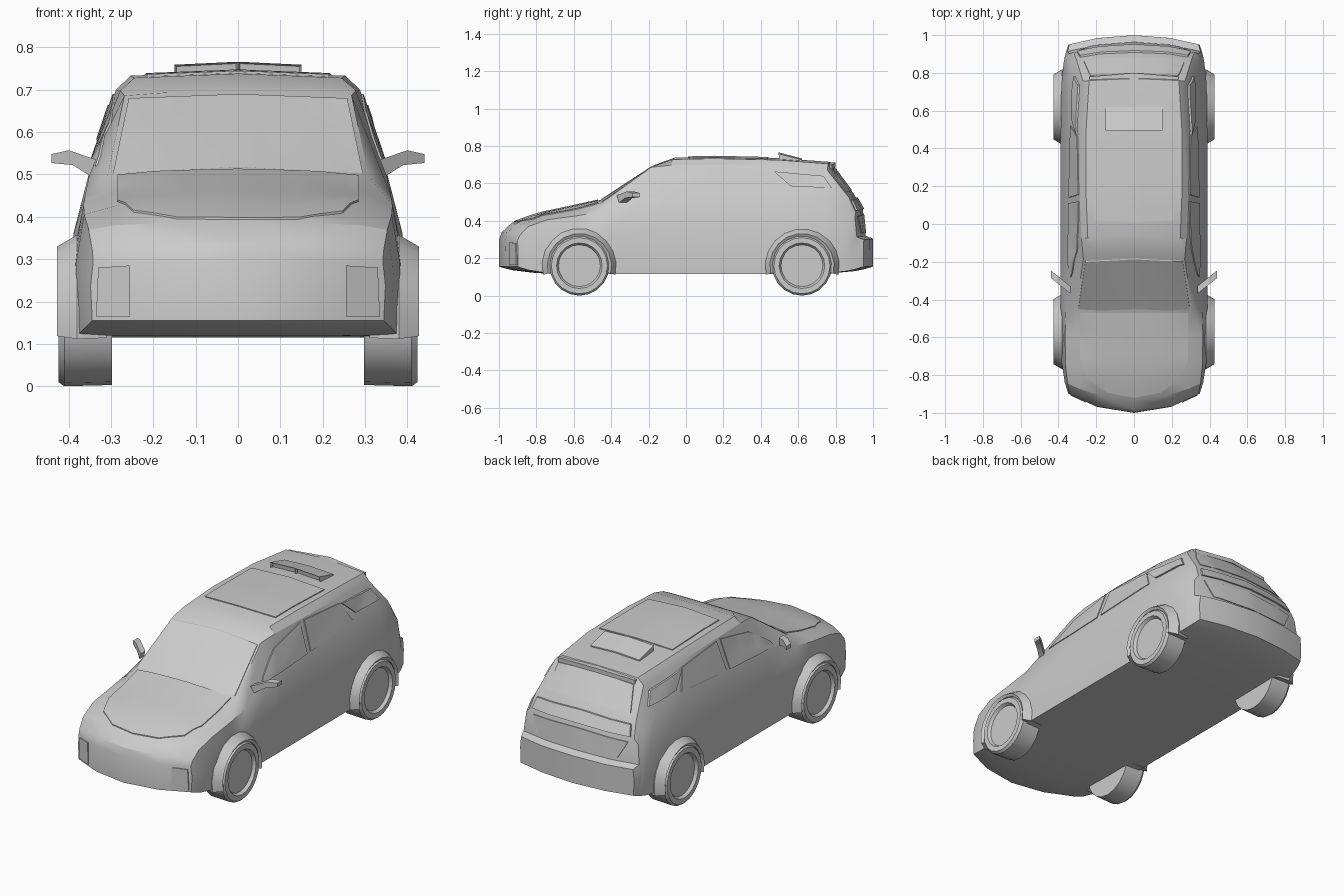
import bpy, bmesh, math
from mathutils import Vector
from mathutils.bvhtree import BVHTree

if "Cube" in bpy.data.objects:
    bpy.data.objects.remove(bpy.data.objects["Cube"])


def finish(name, bm, angle=30):
    bmesh.ops.recalc_face_normals(bm, faces=bm.faces)
    me = bpy.data.meshes.new(name)
    bm.to_mesh(me)
    bm.free()
    ob = bpy.data.objects.new(name, me)
    bpy.context.collection.objects.link(ob)
    bpy.context.view_layer.objects.active = ob
    ob.select_set(True)
    bpy.ops.object.shade_smooth_by_angle(angle=math.radians(angle))
    ob.select_set(False)
    return ob


def prism(bm, near, far):
    """Add a solid between two matching 3D outlines; return the side faces."""
    a = [bm.verts.new(p) for p in near]
    b = [bm.verts.new(p) for p in far]
    n = len(a)
    bm.faces.new(a)
    bm.faces.new(b)
    return [bm.faces.new((a[i], a[(i + 1) % n], b[(i + 1) % n], b[i])) for i in range(n)]


def section(y, xd, zd, ze):
    """Body cross-section from its top edge (xd, zd) and centre height ze."""
    t = max(0, (abs(y) - .3) / .7)
    sweep = (.11 if y < 0 else -.055) * t * t - (.03 if -.3 < y < 0 else 0)
    w = .388 - .04 * t ** 6
    za = .115 + .04 * t ** 6
    zc = zd - .9 * (zd - .27) ** 2
    xc = w - .3 * (zc - .15) ** 2
    roof = ze > .71
    xf = xd * (.88 if roof else .6)
    half = [(0, za), (w * .55, za), (w - .004, za), (w, za + .59 * (zc - za)), (xc, zc),
            (xd, zd), (xf, ze - (.01 if roof else .004)), (0, ze)]
    loop = half + [(-x, z) for x, z in half[-2:0:-1]]
    return [(x, y + sweep * (x / .36) ** 2, z) for x, z in loop]


# Body shell: y, top edge x, top edge z, centre z
stations = [(-1, .335, .295, .3), (-.985, .32, .325, .34), (-.93, .29, .38, .39),
            (-.8, .28, .428, .438), (-.6, .29, .46, .48), (-.455, .308, .497, .512),
            (-.17, .268, .686, .698), (-.06, .278, .698, .738), (.15, .288, .7, .743),
            (.5, .288, .69, .735), (.77, .27, .67, .715), (.9, .305, .525, .54),
            (.945, .32, .445, .46), (.96, .33, .315, .32), (1, .325, .3, .305)]
bm = bmesh.new()
rings = [[bm.verts.new(p) for p in section(*s)] for s in stations]
for r, s in zip(rings, rings[1:]):
    for i in range(14):
        j = (i + 1) % 14
        bm.faces.new((r[i], r[j], s[j], s[i]))
for r in (rings[0], rings[-1]):
    for sign in (1, -1):
        bm.faces.new([r[i * sign] for i in (0, 1, 6, 7)])
        bm.faces.new([r[i * sign] for i in range(1, 7)])
bmesh.ops.recalc_face_normals(bm, faces=bm.faces)
tree = BVHTree.FromBMesh(bm)
finish("body_shell", bm, 25)


def panel(name, low, high, axis, side, lift=.005, div=5, rows=6):
    """Thin panel draped on the body; low/high are matching 2D polylines seen along the axis."""
    def dense(line):
        out = []
        for p, q in zip(line, line[1:]):
            out += [Vector(p).lerp(Vector(q), t / div) for t in range(div)]
        return out + [Vector(line[-1])]
    d = Vector((0, 0, 0))
    d[axis] = -side
    bm = bmesh.new()
    grid = []
    for r in range(rows + 1):
        row = []
        for a, b in zip(dense(low), dense(high)):
            p = list(a.lerp(b, r / rows))
            p.insert(axis, side * 2)
            row.append(bm.verts.new(tree.ray_cast(Vector(p), d)[0] - d * lift))
        grid.append(row)
    for r, s in zip(grid, grid[1:]):
        for i in range(len(r) - 1):
            bm.faces.new((r[i], r[i + 1], s[i + 1], s[i]))
    border = [e for e in bm.edges if e.is_boundary]
    for v in bmesh.ops.extrude_edge_only(bm, edges=border)["geom"]:
        if isinstance(v, bmesh.types.BMVert):
            v.co += d * lift * 1.6
    finish(name, bm)


def band(name, low, high, axis, side, lift=.005):
    """Symmetrical panel; low/high hold centre height, edge x, edge height."""
    def line(c, x, e):
        return [(-x, e), (0, c), (x, e)]
    panel(name, line(*low), line(*high), axis, side, lift)


# Glass and panels on the centre line
band("windscreen", (.518, .295, .502), (.69, .258, .68), 1, -1)
band("sunroof", (.01, .215, .02), (.44, .222, .435), 2, 1)
band("rear_window", (.565, .265, .555), (.692, .23, .675), 1, 1)
band("tailgate_trim", (.465, .3, .455), (.525, .285, .51), 1, 1, .01)
band("tailgate_lower", (.335, .24, .335), (.44, .29, .425), 1, 1)
arc = [math.radians(a) for a in range(0, 181, 30)]
panel("bonnet_panel", [(-.285 * math.cos(a), -.72 - .2 * math.sin(a)) for a in arc],
      [(-.285 * math.cos(a), -.47) for a in arc], 2, 1, .005, 2)

# Roof spoiler lip and the two halves of the roof scoop
lip = [(.7, .7), (.7, .715), (.8, .712), (.8, .69)]
bm = bmesh.new()
for s in (1, -1):
    prism(bm, [(0, y, z) for y, z in lip], [(s * .235, y - .02, z - .014) for y, z in lip])
finish("roof_spoiler", bm)
wedge = [(.5, .73), (.495, .766), (.62, .733), (.62, .72)]
bm = bmesh.new()
for s in (1, -1):
    mouth = prism(bm, [(0, y, z) for y, z in wedge], [(s * .15, y, z - .007) for y, z in wedge])[0]
    bmesh.ops.recalc_face_normals(bm, faces=bm.faces)
    bmesh.ops.inset_region(bm, faces=[mouth], thickness=.006)
    bmesh.ops.translate(bm, verts=mouth.verts, vec=(0, .015, 0))
finish("roof_scoop", bm)

# Windows, lamps and mirrors on both sides
mirror = [(.335, .535), (.4, .557), (.44, .548), (.44, .527), (.39, .522), (.35, .497)]
for s, side in ((1, "right"), (-1, "left")):
    panel("front_window_" + side, [(-.28, .52), (-.12, .523), (.11, .535)],
          [(-.26, .545), (-.12, .64), (.12, .69)], 0, s)
    panel("rear_door_window_" + side, [(.14, .537), (.52, .562)], [(.155, .69), (.46, .667)], 0, s)
    panel("quarter_window_" + side, [(.56, .585), (.78, .575)], [(.47, .664), (.735, .64)], 0, s, .01)
    panel("headlamp_" + side, [(s * .255, .165), (s * .335, .165)],
          [(s * .255, .285), (s * .33, .28)], 1, -1)
    bm = bmesh.new()
    prism(bm, *[[(s * x, y + .8 * (x - .335), z) for x, z in mirror] for y in (-.37, -.33)])
    finish("door_mirror_" + side, bm)


def revolve(name, prof, y, side, a0, a1, seg):
    """Spin an (x, radius) profile about the axle, with closed ends."""
    full = a1 - a0 == 360
    bm = bmesh.new()
    rows = []
    for k in range(seg + (not full)):
        a = math.radians(a0 + (a1 - a0) * k / seg)
        rows.append([bm.verts.new((side * x, y + r * math.cos(a), .16 + r * math.sin(a))) for x, r in prof])
    n = len(prof)
    for r, q in zip(rows, rows[1:] + (rows[:1] if full else [])):
        for i in range(n - full):
            j = (i + 1) % n
            bm.faces.new((r[i], r[j], q[j], q[i]))
    for i in (0, -1):
        bm.faces.new([r[i] for r in rows] if full else rows[i])
    finish(name, bm)


# Wheels with recessed rims, and flared arches
tyre = [(.298, .157), (.41, .16), (.424, .15), (.424, .122), (.408, .112)]
flare = [(.31, .158), (.418, .158), (.427, .172), (.38, .2), (.31, .19)]
for y, end in ((-.57, "front"), (.62, "rear")):
    for s, side in ((1, "right"), (-1, "left")):
        revolve(f"{end}_wheel_{side}", tyre, y, s, 0, 360, 20)
        revolve(f"{end}_arch_{side}", flare, y, s, -14, 194, 11)
